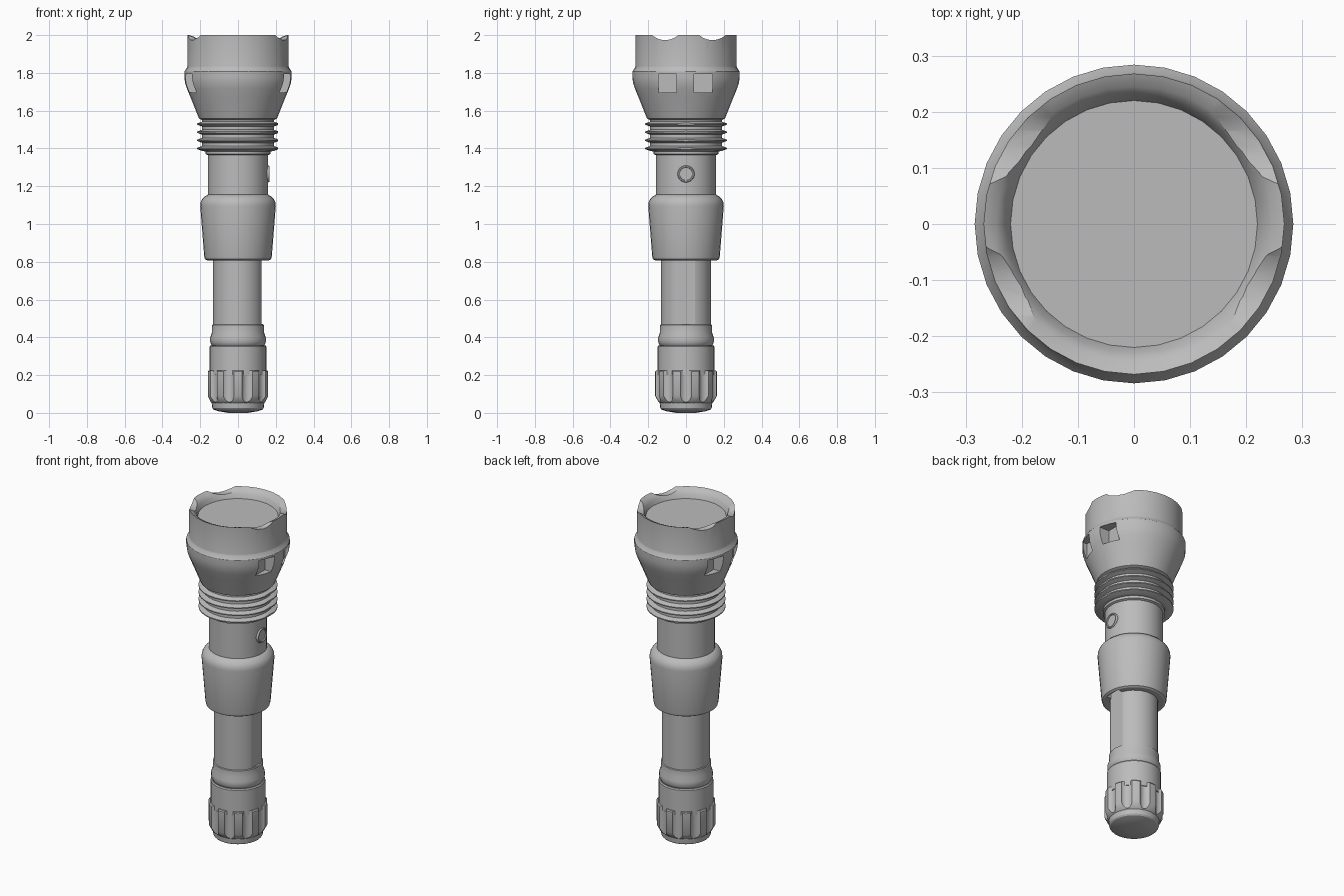
import bpy, bmesh, math
from mathutils import Matrix, Vector

if "Cube" in bpy.data.objects:
    bpy.data.objects.remove(bpy.data.objects["Cube"])

SEG = 32
grey = bpy.data.materials.new("metal grey")
grey.diffuse_color = (0.5, 0.5, 0.5, 1)
grey.use_nodes = True
grey.node_tree.nodes["Principled BSDF"].inputs["Base Color"].default_value = grey.diffuse_color


def finish(name, bm):
    bmesh.ops.recalc_face_normals(bm, faces=bm.faces)
    me = bpy.data.meshes.new(name)
    bm.to_mesh(me)
    bm.free()
    ob = bpy.data.objects.new(name, me)
    bpy.context.collection.objects.link(ob)
    me.materials.append(grey)
    return ob


def lathe(name, profile, seg=SEG):
    """Closed solid turned around z from (radius, height) points."""
    bm = bmesh.new()
    rings = []
    for r, z in profile:
        rings.append([bm.verts.new((r * math.cos(2 * math.pi * i / seg),
                                    r * math.sin(2 * math.pi * i / seg), z))
                      for i in range(seg)])
    for a, b in zip(rings, rings[1:]):
        for i in range(seg):
            j = (i + 1) % seg
            bm.faces.new((a[i], a[j], b[j], b[i]))
    bm.faces.new(rings[0])
    bm.faces.new(rings[-1])
    return finish(name, bm)


def add_box(bm, lo, hi):
    lo, hi = Vector(lo), Vector(hi)
    m = Matrix.Translation((lo + hi) / 2) @ Matrix.Diagonal((*(hi - lo), 1))
    bmesh.ops.create_cube(bm, size=1, matrix=m)


def add_cyl(bm, r, length, centre, along_x=False):
    m = Matrix.Translation(centre)
    if along_x:
        m = m @ Matrix.Rotation(math.pi / 2, 4, 'Y')
    bmesh.ops.create_cone(bm, cap_ends=True, segments=24, radius1=r,
                          radius2=r, depth=length, matrix=m)


def cut(ob, bm):
    """Subtract the shapes in bm from ob."""
    cutter = finish("cutter", bm)
    cutter.hide_render = True
    mod = ob.modifiers.new("cut", 'BOOLEAN')
    mod.operation = 'DIFFERENCE'
    mod.solver = 'EXACT'
    mod.object = cutter
    bpy.context.view_layer.objects.active = ob
    bpy.ops.object.modifier_apply(modifier=mod.name)
    bpy.data.objects.remove(cutter)


# Head with bezel and sunken lens
head = lathe("head", [
    (0.19, 1.55), (0.206, 1.558), (0.227, 1.61), (0.25, 1.667), (0.27, 1.715),
    (0.28, 1.745), (0.284, 1.775), (0.284, 1.808), (0.27, 1.828), (0.268, 1.835),
    (0.268, 2.0), (0.245, 1.99), (0.23, 1.972), (0.22, 1.947)])
bm = bmesh.new()
for y in (-0.11, 0.14):                      # scallops across the rim
    add_cyl(bm, 0.104, 0.8, (0, y, 2.077), along_x=True)
cut(head, bm)
bm = bmesh.new()
for s in (-1, 1):                            # square pockets on both sides
    for y0, y1 in ((-0.145, -0.05), (0.042, 0.14)):
        add_box(bm, (min(s * 0.215, s * 0.4), y0, 1.695),
                (max(s * 0.215, s * 0.4), y1, 1.795))
cut(head, bm)

# Cooling fins
prof = [(0.18, 1.385)]
for z in (1.4, 1.443, 1.486, 1.529):
    prof += [(0.19, z - 0.013), (0.217, z - 0.003), (0.217, z + 0.003),
             (0.19, z + 0.013)]
fins = lathe("cooling_fins", prof + [(0.19, 1.56)])
bm = bmesh.new()
add_box(bm, (0.211, -0.1, 1.3), (0.3, 0.1, 1.6))
cut(fins, bm)

# Neck with its collar
lathe("neck", [(0.15, 1.13), (0.16, 1.14), (0.16, 1.365), (0.172, 1.37),
               (0.172, 1.388), (0.165, 1.4)])

# Side button with rim
button = lathe("side_button", [(0.045, 0.14), (0.045, 0.161), (0.042, 0.166),
                               (0.036, 0.166), (0.034, 0.16)], 24)
button.data.transform(Matrix.Translation((0, 0, 1.265))
                      @ Matrix.Rotation(math.pi / 2, 4, 'Y'))

# Flared sleeve
sleeve = lathe("sleeve", [
    (0.13, 0.808), (0.165, 0.808), (0.175, 0.814), (0.179, 0.83), (0.2, 1.095),
    (0.198, 1.115), (0.19, 1.132), (0.175, 1.147), (0.16, 1.155)])

# Grip tube with a flat slot running up under the sleeve
grip = lathe("grip_tube", [(0.133, 0.4), (0.133, 0.87)])
for ob in (grip, sleeve):
    bm = bmesh.new()
    add_box(bm, (0.123, -0.048, 0.47), (0.155, 0.048, 0.85))
    cut(ob, bm)

# Tail rings
lathe("tail_ring", [(0.13, 0.35), (0.14, 0.358), (0.147, 0.375), (0.147, 0.4),
                    (0.138, 0.425), (0.138, 0.465), (0.133, 0.468)])
lathe("tail_tube", [(0.15, 0.2), (0.15, 0.352), (0.145, 0.358)])

# Fluted tail cap
cap = lathe("tail_cap", [(0.135, 0.05), (0.147, 0.06), (0.163, 0.09),
                         (0.163, 0.218), (0.158, 0.224)], 40)
bm = bmesh.new()
for k in range(10):
    a = math.radians(36 * k)
    add_cyl(bm, 0.036, 0.4, (0.18 * math.cos(a), 0.18 * math.sin(a), 0.15))
cut(cap, bm)
lathe("tail_base", [(0.05, 0.0), (0.1, 0.008), (0.13, 0.018), (0.136, 0.025),
                    (0.14, 0.06)])

# Smooth shading with sharp creases
for ob in bpy.data.objects:
    ob.select_set(True)
bpy.context.view_layer.objects.active = head
bpy.ops.object.shade_smooth_by_angle(angle=math.radians(30))
